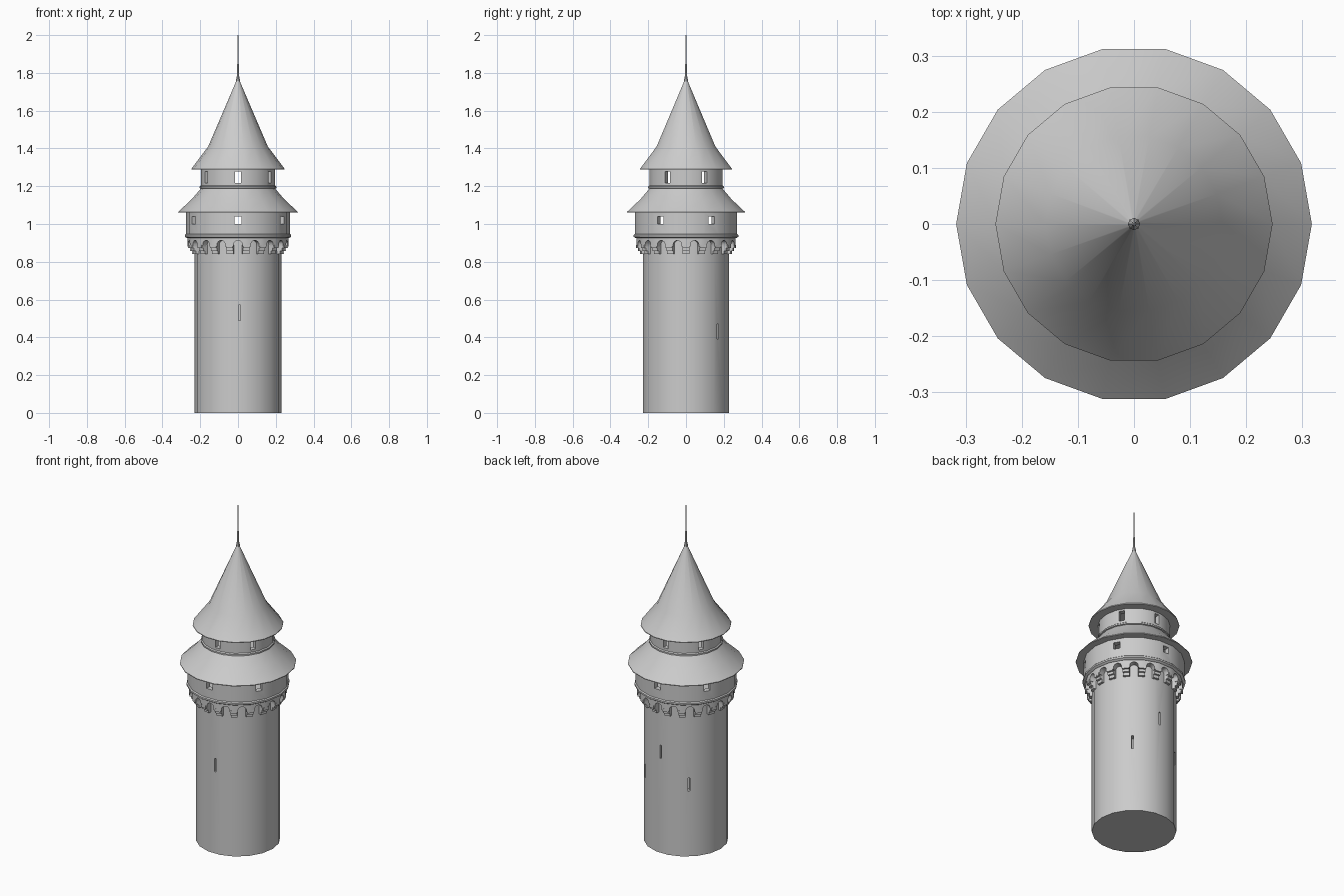
import bpy, bmesh
from math import cos, sin, pi, radians
from mathutils import Matrix, Vector

if "Cube" in bpy.data.objects:
    bpy.data.objects.remove(bpy.data.objects["Cube"])

stone = bpy.data.materials.new("grey stone")
stone.use_nodes = True
grey = (0.6, 0.6, 0.6, 1)
stone.diffuse_color = grey
stone.node_tree.nodes["Principled BSDF"].inputs["Base Color"].default_value = grey

SIDES = 18
STEP = 360 / SIDES


def make_object(name, bm):
    bmesh.ops.recalc_face_normals(bm, faces=bm.faces[:])
    mesh = bpy.data.meshes.new(name)
    bm.to_mesh(mesh)
    bm.free()
    mesh.materials.append(stone)
    obj = bpy.data.objects.new(name, mesh)
    bpy.context.collection.objects.link(obj)
    return obj


def lathe(name, profile, hollow=False, sides=SIDES):
    """Spin (radius, height) points; hollow joins last to first, otherwise ends are capped."""
    bm = bmesh.new()
    rings = [[bm.verts.new((r * cos(2 * pi * i / sides), r * sin(2 * pi * i / sides), z))
              for i in range(sides)] for r, z in profile]
    pairs = list(zip(rings, rings[1:]))
    if hollow:
        pairs.append((rings[-1], rings[0]))
    else:
        bm.faces.new(rings[0])
        bm.faces.new(rings[-1])
    for a, b in pairs:
        for i in range(sides):
            j = (i + 1) % sides
            bm.faces.new((a[i], a[j], b[j], b[i]))
    return make_object(name, bm)


def tube(name, outer, inner, low, high):
    return lathe(name, [(outer, low), (outer, high), (inner, high), (inner, low)], True)


def radial_box(bm, angle, r0, r1, width, low, high):
    """Box reaching outwards from r0 to r1 at the given angle."""
    mat = (Matrix.Rotation(radians(angle), 4, 'Z')
           @ Matrix.Translation(((r0 + r1) / 2, 0, (low + high) / 2))
           @ Matrix.Diagonal((r1 - r0, width, high - low, 1)))
    bmesh.ops.create_cube(bm, size=1, matrix=mat)


def radial_arch(bm, angle, r0, r1, width, low, spring):
    """Round-headed prism reaching outwards, for cutting arches."""
    half = width / 2
    outline = [(-half, low), (half, low)]
    outline += [(half * cos(pi * k / 8), spring + half * sin(pi * k / 8)) for k in range(9)]
    turn = Matrix.Rotation(radians(angle), 3, 'Z')
    near, far = [[bm.verts.new(turn @ Vector((r, y, z))) for y, z in outline] for r in (r0, r1)]
    bm.faces.new(near)
    bm.faces.new(far)
    for i in range(len(outline)):
        j = (i + 1) % len(outline)
        bm.faces.new((near[i], near[j], far[j], far[i]))


def cut(obj, bm):
    cutter = make_object(obj.name + "_cutter", bm)
    cutter.hide_render = True
    mod = obj.modifiers.new("openings", 'BOOLEAN')
    mod.operation = 'DIFFERENCE'
    mod.solver = 'EXACT'
    mod.object = cutter
    bpy.context.view_layer.objects.active = obj
    bpy.ops.object.modifier_apply(modifier=mod.name)
    bpy.data.objects.remove(cutter)


parts = []

# Shaft with arrow slits
shaft = lathe("tower_shaft", [(0.23, 0), (0.23, 0.94)])
slits = bmesh.new()
for angle, z in ((-88, 0.53), (48, 0.43), (88, 0.605), (129, 0.43)):
    radial_box(slits, angle, 0.19, 0.26, 0.011, z - 0.04, z + 0.04)
cut(shaft, slits)
parts.append(shaft)

# Arcaded band under the gallery
band = tube("arcade_band", 0.267, 0.215, 0.88, 0.935)
arches = bmesh.new()
for i in range(SIDES):
    radial_arch(arches, (i + 0.5) * STEP, 0.2, 0.3, 0.046, 0.86, 0.89)
cut(band, arches)
parts.append(band)

# Stepped corbels
corbels = bmesh.new()
for i in range(SIDES):
    for reach, low, high in ((0.243, 0.84, 0.86), (0.255, 0.858, 0.875), (0.266, 0.873, 0.89)):
        radial_box(corbels, i * STEP, 0.215, reach, 0.036, low, high)
parts.append(make_object("corbels", corbels))

# Two window galleries, each with six openings
for name, radius, low, high, width, sill, head in (
        ("lower_gallery", 0.275, 0.935, 1.065, 0.038, 1.0, 1.04),
        ("upper_gallery", 0.197, 1.18, 1.295, 0.03, 1.217, 1.278)):
    gallery = tube(name, radius, radius - 0.032, low, high)
    windows = bmesh.new()
    for i in range(6):
        radial_box(windows, 30 + i * 60, radius - 0.07, radius + 0.05, width, sill, head)
    cut(gallery, windows)
    parts.append(gallery)

# Mouldings at the foot of each gallery
parts.append(lathe("lower_moulding", [(0.27, 0.925), (0.281, 0.932), (0.281, 0.942), (0.274, 0.948)]))
parts.append(lathe("upper_moulding", [(0.19, 1.185), (0.203, 1.19), (0.203, 1.198), (0.196, 1.204)]))

# Roofs
parts.append(lathe("lower_roof", [(0.317, 1.06), (0.317, 1.064), (0.246, 1.13), (0.19, 1.195)]))
parts.append(lathe("upper_roof", [(0.247, 1.288), (0.247, 1.292), (0.158, 1.41), (0.008, 1.76)]))

# Finial and spire rod
parts.append(lathe("finial", [(0.008, 1.745), (0.011, 1.76), (0.006, 1.785), (0.0045, 1.845),
                              (0.002, 1.85), (0.002, 2)], sides=8))

# Smooth shading with crisp edges
bpy.ops.object.select_all(action='DESELECT')
for obj in parts:
    obj.select_set(True)
bpy.context.view_layer.objects.active = parts[0]
bpy.ops.object.shade_smooth_by_angle(angle=radians(30))
